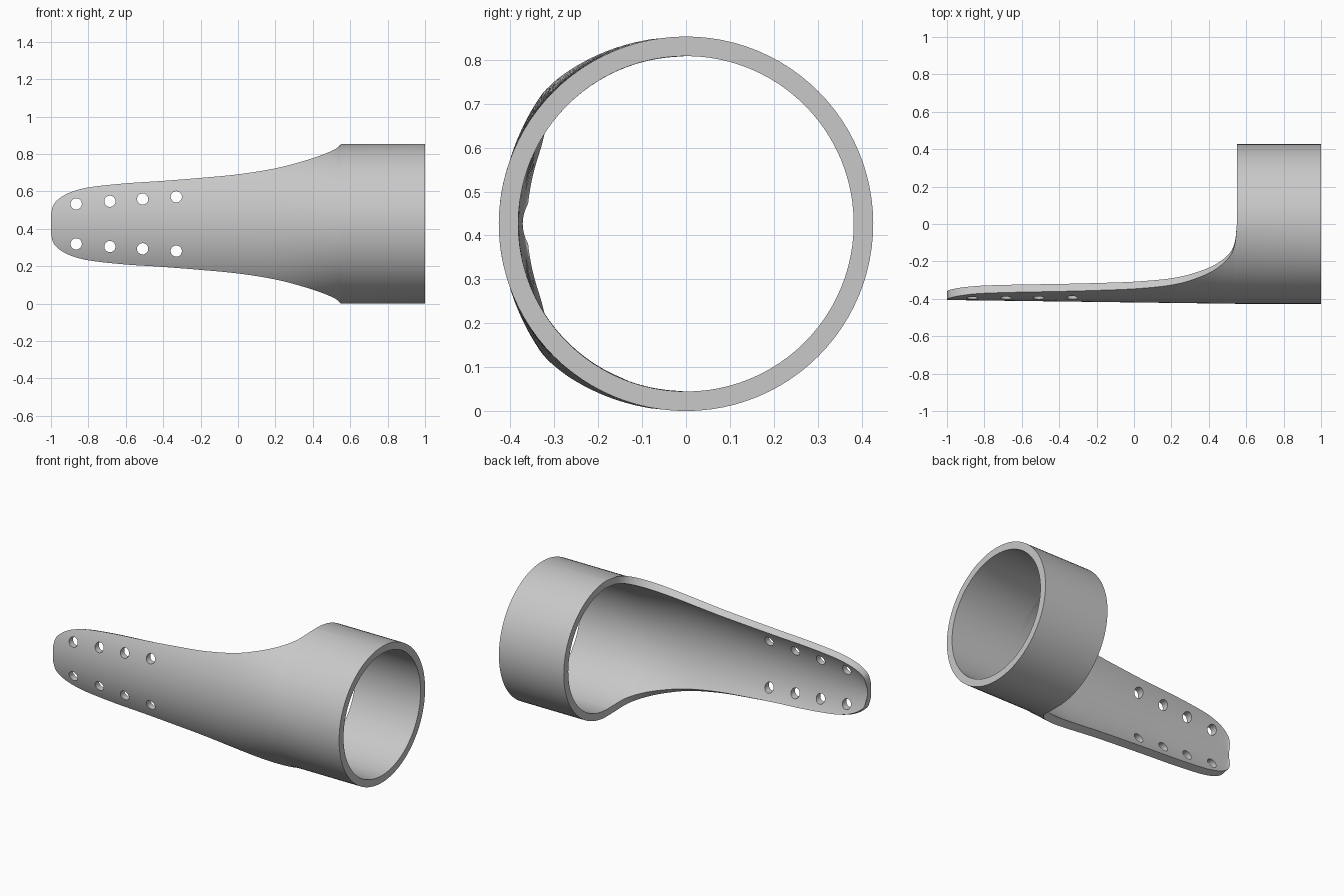
import bpy, bmesh, math
from mathutils import Vector, Matrix

cube = bpy.data.objects.get("Cube")
if cube:
    bpy.data.objects.remove(cube, do_unlink=True)

grey = bpy.data.materials.new("plain grey")
grey.use_nodes = True
colour = (0.58, 0.58, 0.58, 1)
grey.diffuse_color = colour
grey.node_tree.nodes["Principled BSDF"].inputs["Base Color"].default_value = colour

R, WALL, RING_X, MID_Z = 0.4265, 0.0445, 0.55, 0.4265
SIDES = 48

# Tongue outline: x, half height, bend radius
outline = [Vector(p) for p in (
    (-1, .05, .5), (-.99, .095, .5), (-.97, .123, .5), (-.93, .153, .5),
    (-.87, .178, .5), (-.78, .198, .51), (-.6, .217, .52), (-.4, .23, .52),
    (-.2, .246, .52), (0, .265, .52), (.2, .297, .51), (.35, .336, .475),
    (.45, .369, .45), (.52, .4, .435), (RING_X, R, R))]


def smooth_path(points, steps):
    """Catmull-Rom curve through the points."""
    ends = [points[0] * 2 - points[1]] + points + [points[-1] * 2 - points[-2]]
    path = []
    for a, b, c, d in zip(ends, ends[1:], ends[2:], ends[3:]):
        for i in range(steps):
            t = i / steps
            path.append(b + (c - a) * t / 2 + (a * 2 - b * 5 + c * 4 - d) * t * t / 2
                        + (b * 3 - a - c * 3 + d) * t ** 3 / 2)
    return path + [points[-1]]


bm = bmesh.new()
pairs = {}      # outer vertex -> inner vertex
shared = {}     # position -> outer vertex


def wall_point(x, radius, angle, v):
    """Outer and inner vertex; angle 0 is the front, v runs -1..1 over the tongue."""
    lean = max(0, RING_X - x)
    centre = Vector((x, -R + 0.013 * lean + radius, MID_Z))
    out = Vector((0, -math.cos(angle), math.sin(angle)))
    thick = WALL - 0.010 * (1 - v * v) * min(1, lean)
    pos = centre + out * radius
    key = tuple(round(c, 4) + 0.0 for c in pos)
    if key not in shared:
        shared[key] = bm.verts.new(pos)
        pairs[shared[key]] = bm.verts.new(pos - out * thick)
    return shared[key]


def skin(rows):
    for r0, r1 in zip(rows, rows[1:]):
        for quad in zip(r0, r0[1:], r1[1:], r1):
            bm.faces.new(quad)


# Tongue flowing into the front half of the ring
stations = smooth_path(outline, 4) + [Vector((1, R, R))]
rows = []
for x, half, radius in stations:
    reach = math.asin(min(1, half / radius))
    rows.append([wall_point(x, radius, reach * v, v)
                 for v in (2 * i / SIDES - 1 for i in range(SIDES + 1))])
skin(rows)

# Back half of the ring
skin([[wall_point(x, R, math.pi * (0.5 + i / SIDES), 1) for i in range(SIDES + 1)]
      for x in (RING_X, 1)])

# Inner skin and rim
outer_faces = list(bm.faces)
rim = [e for e in bm.edges if len(e.link_faces) == 1]
for f in outer_faces:
    bm.faces.new([pairs[v] for v in reversed(f.verts)])
for a, b in (e.verts for e in rim):
    bm.faces.new((a, b, pairs[b], pairs[a]))
bmesh.ops.recalc_face_normals(bm, faces=bm.faces)


def make_object(name, mesh_data):
    mesh = bpy.data.meshes.new(name)
    mesh_data.to_mesh(mesh)
    mesh_data.free()
    mesh.materials.append(grey)
    obj = bpy.data.objects.new(name, mesh)
    bpy.context.collection.objects.link(obj)
    return obj


sleeve = make_object("ring_with_tongue", bm)

# Two rows of lacing holes
drill = bmesh.new()
for x, offset in ((-.865, .107), (-.685, .121), (-.51, .133), (-.33, .145)):
    for side in (-1, 1):
        place = Matrix.Translation((x, -0.37, MID_Z + side * offset))
        bmesh.ops.create_cone(drill, cap_ends=True, segments=32, radius1=.03, radius2=.03,
                              depth=.3, matrix=place @ Matrix.Rotation(math.pi / 2, 4, 'X'))
cutter = make_object("hole_cutter", drill)
cutter.hide_render = True

cut = sleeve.modifiers.new("holes", 'BOOLEAN')
cut.operation = 'DIFFERENCE'
cut.solver = 'EXACT'
cut.object = cutter
bpy.ops.object.select_all(action='DESELECT')
sleeve.select_set(True)
bpy.context.view_layer.objects.active = sleeve
bpy.ops.object.modifier_apply(modifier=cut.name)
bpy.data.objects.remove(cutter, do_unlink=True)
bpy.ops.object.shade_smooth_by_angle(angle=math.radians(35))
